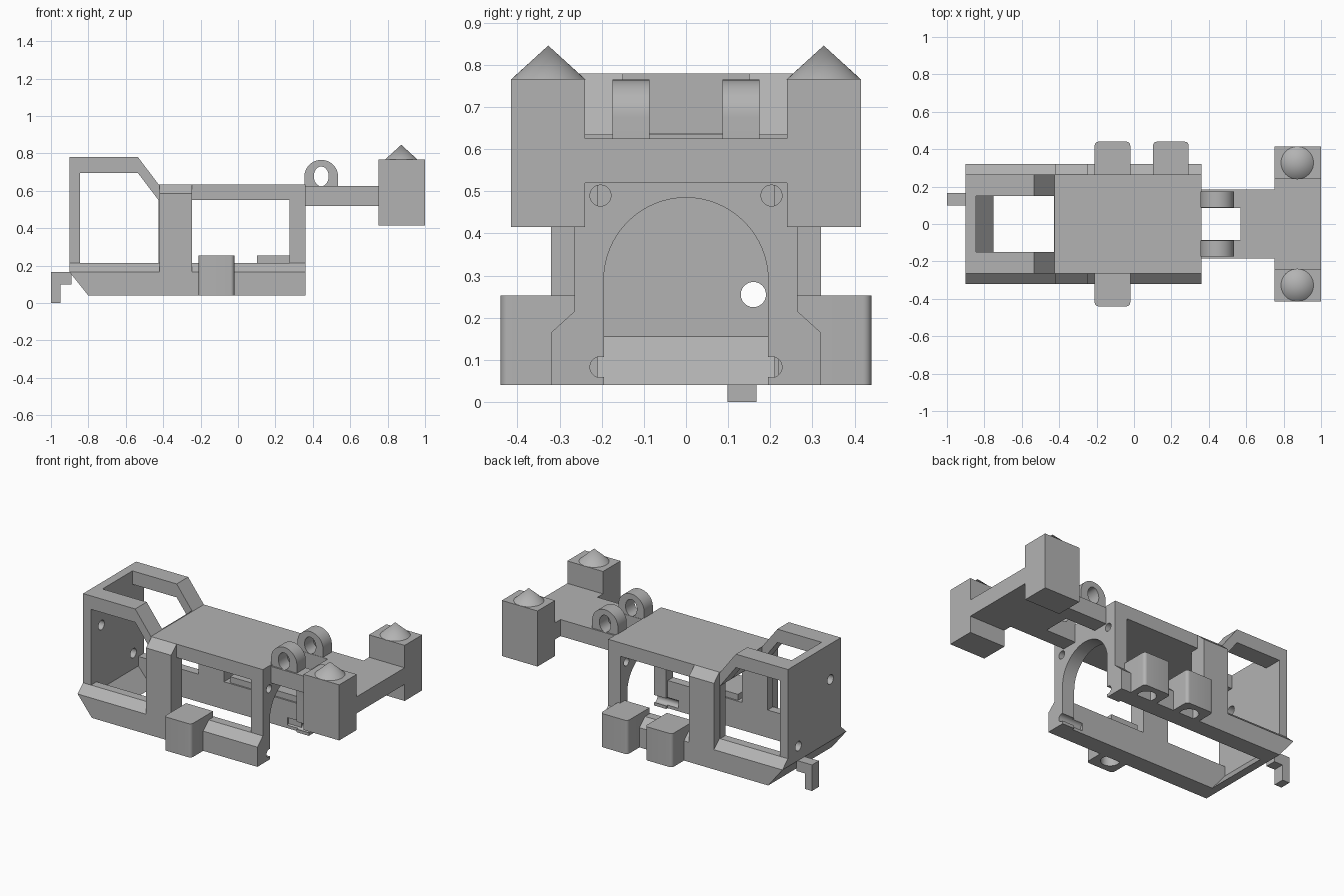
import bpy, bmesh, math
from mathutils import Vector

cube = bpy.data.objects.get("Cube")
if cube:
    bpy.data.objects.remove(cube, do_unlink=True)

grey = bpy.data.materials.new("plain_grey")
grey.use_nodes = True
grey.diffuse_color = (0.45, 0.45, 0.45, 1)
grey.node_tree.nodes["Principled BSDF"].inputs["Base Color"].default_value = (0.45, 0.45, 0.45, 1)


def prism(name, axis, outline, lo, hi):
    """Extrude a 2D outline along x (yz outline), y (xz outline) or z (xy outline)."""
    def place(p, t):
        a, b = p
        return {"x": (t, a, b), "y": (a, t, b), "z": (a, b, t)}[axis]
    bm = bmesh.new()
    face = bm.faces.new([bm.verts.new(place(p, lo)) for p in outline])
    ext = bmesh.ops.extrude_face_region(bm, geom=[face])
    shift = Vector(place((0, 0), hi - lo))
    bmesh.ops.translate(bm, vec=shift, verts=[v for v in ext["geom"] if isinstance(v, bmesh.types.BMVert)])
    bmesh.ops.recalc_face_normals(bm, faces=bm.faces)
    mesh = bpy.data.meshes.new(name)
    bm.to_mesh(mesh)
    bm.free()
    mesh.materials.append(grey)
    ob = bpy.data.objects.new(name, mesh)
    bpy.context.collection.objects.link(ob)
    return ob


def rect(a0, a1, b0, b1):
    return [(a0, b0), (a1, b0), (a1, b1), (a0, b1)]


def arc(ca, cb, ra, rb, start=0, end=360, n=24):
    full = end - start == 360
    steps = n if full else n + 1
    angles = [math.radians(start + (end - start) * i / n) for i in range(steps)]
    return [(ca + ra * math.cos(t), cb + rb * math.sin(t)) for t in angles]


def cut(ob, cutters):
    """Subtract the cutters, bake the result and discard them."""
    for c in cutters:
        c.hide_render = True
        mod = ob.modifiers.new("cut", "BOOLEAN")
        mod.operation = "DIFFERENCE"
        mod.solver = "EXACT"
        mod.object = c
    bpy.context.view_layer.update()
    deps = bpy.context.evaluated_depsgraph_get()
    mesh = bpy.data.meshes.new_from_object(ob.evaluated_get(deps))
    ob.modifiers.clear()
    ob.data = mesh
    for c in cutters:
        bpy.data.objects.remove(c, do_unlink=True)


def smooth(ob):
    bpy.ops.object.select_all(action="DESELECT")
    ob.select_set(True)
    bpy.context.view_layer.objects.active = ob
    bpy.ops.object.shade_smooth_by_angle(angle=math.radians(30))


# Body shell: side silhouette
body = prism("body_shell", "y", [(-.9, .165), (-.8, .04), (.36, .04), (.36, .635),
             (-.425, .635), (-.535, .78), (-.9, .78)], -.32, .32)
cutters = []
for s in (-1, 1):
    # Narrower upper sides, leaving a wide pillar with a bevelled top
    step = [(s * y, z) for y, z in [(.32, .165), (.265, .215), (.265, .9), (.4, .9), (.4, .165)]]
    bevel = [(s * y, z) for y, z in [(.32, .585), (.265, .635), (.265, .9), (.4, .9), (.4, .585)]]
    cutters += [prism("cutter", "x", step, -1, -.42),
                prism("cutter", "x", step, -.245, .5),
                prism("cutter", "x", bevel, -.5, -.2),
                # Pin holes and clip notches in the arched end
                prism("cutter", "x", arc(s * .203, .49, .025, .025), .2, .5),
                prism("cutter", "x", arc(s * .203, .083, .025, .025), .2, .5)]
    # Screw holes in the closed end
    cutters.append(prism("cutter", "x", arc(s * .16, .405 - s * .15, .03, .03), -1, -.8))
# Hollow inside, side windows, top opening and end arch
cutters += [
    prism("cutter", "y", [(-.845, .155), (-.845, .695), (-.535, .695), (-.425, .55),
          (.275, .55), (.275, 0), (-.717, 0)], -.21, .21),
    prism("cutter", "y", [(-.845, .215), (-.845, .695), (-.535, .695), (-.425, .55), (-.425, .215)], -.5, .5),
    prism("cutter", "y", rect(-.245, .275, .215, .55), -.5, .5),
    prism("cutter", "z", rect(-.845, -.428, -.15, .15), .45, .9),
    prism("cutter", "x", arc(0, .29, .195, .195, 0, 180, 32) + [(-.195, 0), (.195, 0)], .2, .5),
]
cut(body, cutters)
smooth(body)

# Side clips with round sockets underneath
for name, x, s in [("front_clip", -.115, -1), ("back_clip_a", -.115, 1), ("back_clip_b", .197, 1)]:
    r, w = .02, .095
    outline = [(x - w, s * .22), (x + w, s * .22)]
    outline += [(a, s * b) for a, b in arc(x + w - r, .44 - r, r, r, 0, 90, 6)]
    outline += [(a, s * b) for a, b in arc(x - w + r, .44 - r, r, r, 90, 180, 6)]
    clip = prism(name, "z", outline, .04, .253)
    cut(clip, [prism("cutter", "z", arc(x, s * .345, .055, .055), 0, .12)])
    smooth(clip)

# Rear arm with a slot between the eyelets, and its crossbar
arm = prism("arm", "z", rect(.35, .76, -.185, .185), .52, .625)
cut(arm, [prism("cutter", "z", rect(.36, .57, -.085, .085), .4, .8)])
prism("crossbar", "z", rect(.75, 1, -.25, .25), .52, .625)

for s, side in ((-1, "right"), (1, "left")):
    # Eyelet
    y0, y1 = sorted((s * .087, s * .175))
    eyelet = prism(side + "_eyelet", "y", arc(.445, .677, .09, .088, 0, 180) + [(.355, .6), (.535, .6)], y0, y1)
    cut(eyelet, [prism("cutter", "y", arc(.445, .677, .04, .053), -1, 1)])
    smooth(eyelet)
    # Post and pointed cap
    y0, y1 = sorted((s * .24, s * .415))
    prism(side + "_post", "z", rect(.75, 1, y0, y1), .415, .767)
    bpy.ops.mesh.primitive_cone_add(vertices=40, radius1=.088, radius2=0, depth=.08,
                                    location=(.873, s * .327, .806))
    cap = bpy.context.object
    cap.name = side + "_cap"
    cap.data.materials.append(grey)
    smooth(cap)

# Hook at the closed end
prism("hook", "y", [(-.89, .098), (-.89, .165), (-1, .165), (-1, 0), (-.95, 0), (-.95, .098)], .098, .167)
